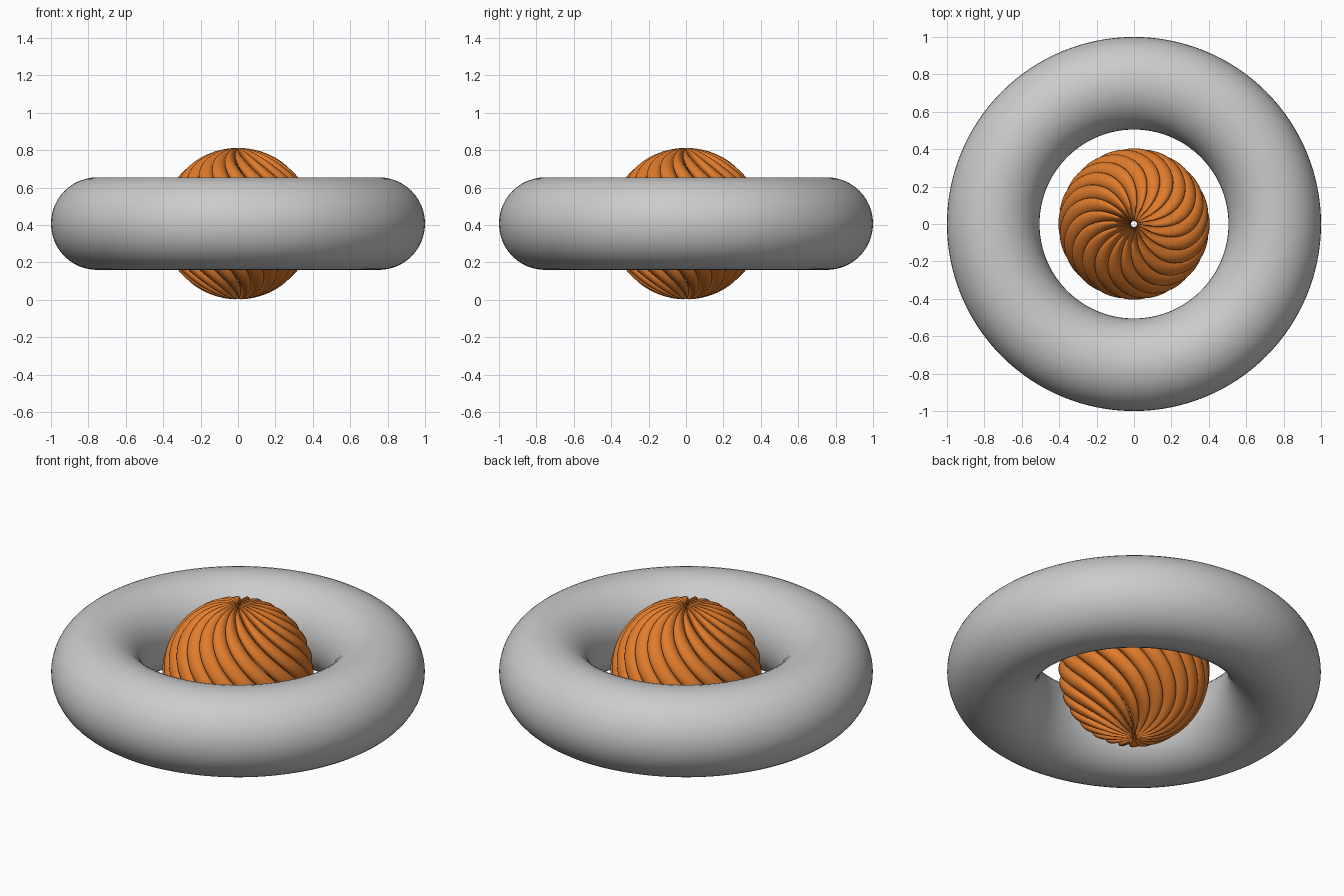
import bpy, bmesh
from math import sin, cos, pi, radians, sqrt

if "Cube" in bpy.data.objects:
    bpy.data.objects.remove(bpy.data.objects["Cube"])

CENTRE_Z = 0.407
RADIUS = 0.405
RIBS = 20
TWIST = radians(120)
STEPS = 48

# Outer ring
bpy.ops.mesh.primitive_torus_add(major_radius=0.7525, minor_radius=0.2475,
                                 major_segments=128, minor_segments=48,
                                 location=(0, 0, CENTRE_Z))
ring = bpy.context.object
ring.name = "outer_ring"
bpy.ops.object.shade_smooth()

# Rib cross-section: (sideways -1..1, depth below the ball surface)
section = [(u, 0.035 * (1 - sqrt(1 - u * u)))
           for u in (-1, -0.94, -0.8, -0.55, -0.28, 0, 0.28, 0.55, 0.8, 0.94, 1)]
section += [(0.95, 0.085), (-0.95, 0.085)]


def add_rib(bm, start):
    """One twisted gore running from pole to pole."""
    rows = []
    for i in range(STEPS + 1):
        phi = 0.05 + (pi - 0.1) * i / STEPS
        width = max(pi / RIBS * RADIUS * sin(phi) * 1.03 - 0.003, 0.0015)
        row = []
        for side, depth in section:
            r = RADIUS - depth
            x, y, z = r * sin(phi), side * width * r / RADIUS, r * cos(phi)
            a = start - TWIST * z / (2 * RADIUS)
            row.append(bm.verts.new((x * cos(a) - y * sin(a),
                                     x * sin(a) + y * cos(a), z)))
        rows.append(row)
    n = len(section)
    for r0, r1 in zip(rows, rows[1:]):
        for j in range(n):
            k = (j + 1) % n
            bm.faces.new((r0[j], r1[j], r1[k], r0[k]))
    bm.faces.new(rows[0])
    bm.faces.new(rows[-1][::-1])


# Twisted ribbed ball
bm = bmesh.new()
for n in range(RIBS):
    add_rib(bm, 2 * pi * n / RIBS)
bmesh.ops.recalc_face_normals(bm, faces=bm.faces)
mesh = bpy.data.meshes.new("ribbed_ball")
bm.to_mesh(mesh)
bm.free()
ball = bpy.data.objects.new("ribbed_ball", mesh)
ball.location.z = CENTRE_Z
bpy.context.collection.objects.link(ball)

orange = bpy.data.materials.new("orange")
orange.diffuse_color = (0.75, 0.2, 0.025, 1)
orange.use_nodes = True
orange.node_tree.nodes["Principled BSDF"].inputs["Base Color"].default_value = orange.diffuse_color
mesh.materials.append(orange)

bpy.ops.object.select_all(action='DESELECT')
ball.select_set(True)
bpy.context.view_layer.objects.active = ball
bpy.ops.object.shade_smooth_by_angle(angle=radians(40))
